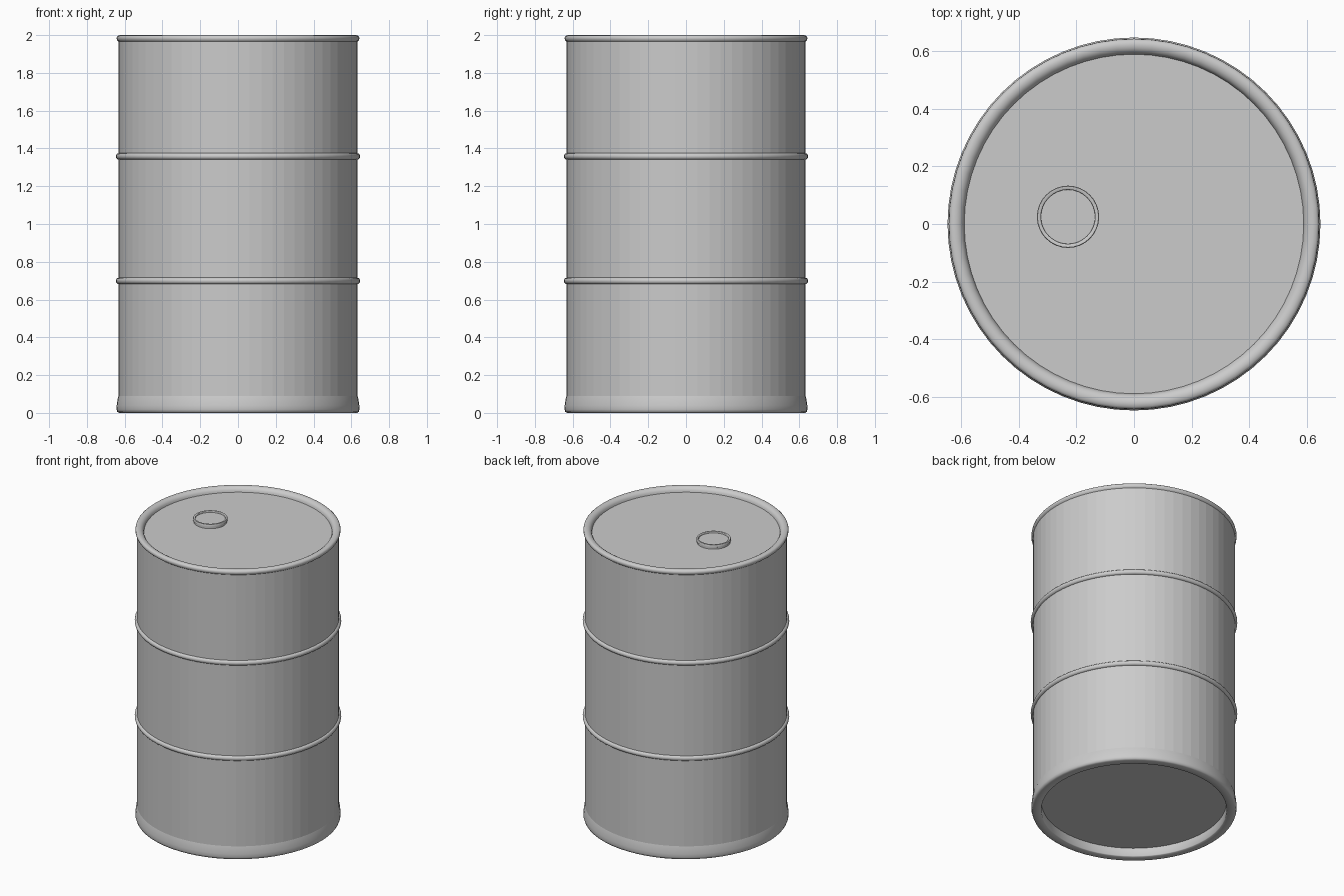
import bpy, math

if "Cube" in bpy.data.objects:
    bpy.data.objects.remove(bpy.data.objects["Cube"])

SIDES = 64
R = 0.633          # drum wall radius
LID_Z = 1.968      # recessed top sheet
BASE_Z = 0.06      # recessed bottom sheet

steel = bpy.data.materials.new("grey steel")
steel.diffuse_color = (0.6, 0.6, 0.6, 1)
steel.use_nodes = True
steel.node_tree.nodes["Principled BSDF"].inputs["Base Color"].default_value = steel.diffuse_color


def lathe(name, profile, smooth=True, closed=False, center=(0, 0), sides=SIDES):
    """Revolve (radius, z) points round z; a point of radius 0 closes with a flat n-gon."""
    verts, faces, rings = [], [], []
    pts = [p for p in profile if p[0] > 0]
    for r, z in pts:
        rings.append(len(verts))
        for j in range(sides):
            a = 2 * math.pi * j / sides
            verts.append((r * math.cos(a), r * math.sin(a), z))
    pairs = list(zip(rings, rings[1:]))
    if closed:
        pairs.append((rings[-1], rings[0]))
    for a, b in pairs:
        for j in range(sides):
            k = (j + 1) % sides
            faces.append((a + j, a + k, b + k, b + j))
    if profile[0][0] == 0:
        faces.append([rings[0] + j for j in reversed(range(sides))])
    if profile[-1][0] == 0:
        faces.append([rings[-1] + j for j in range(sides)])
    mesh = bpy.data.meshes.new(name)
    mesh.from_pydata(verts, [], faces)
    mesh.materials.append(steel)
    mesh.update()
    if smooth:
        mesh.polygons.foreach_set("use_smooth", [True] * len(mesh.polygons))
        mesh.set_sharp_from_angle(angle=math.radians(50))
    ob = bpy.data.objects.new(name, mesh)
    ob.location = (center[0], center[1], 0)
    bpy.context.collection.objects.link(ob)
    return ob


# Drum wall, faceted
lathe("drum_wall", [(R, 0.09), (R, 1.968)], smooth=False)

# Flared foot with the recessed underside
lathe("bottom_rim", [(0, BASE_Z), (0.58, BASE_Z), (0.58, 0.004), (0.584, 0), (0.63, 0),
                     (0.639, 0.005), (0.643, 0.018), (0.642, 0.04), (0.638, 0.07), (R, 0.09)])

# Rolled top rim running down to the recessed lid
lathe("top_rim_and_lid", [(R, 1.966), (0.640, 1.972), (0.643, 1.982), (0.641, 1.992),
                          (0.634, 1.998), (0.622, 2.0), (0.610, 1.998), (0.599, 1.991),
                          (0.592, 1.981), (0.589, LID_Z), (0, LID_Z)])

# Two rolling hoops
for name, z in (("lower_hoop", 0.699), ("upper_hoop", 1.358)):
    section = [(R - 0.002 + 0.016 * math.cos(t), z + 0.017 * math.sin(t))
               for t in (math.radians(-90 + 22.5 * i) for i in range(9))]
    lathe(name, section)

# Filler cap: neck, wider lip and dished top
lathe("filler_cap", [(0.104, LID_Z), (0.104, 1.980), (0.108, 1.982), (0.108, 1.995),
                     (0.106, 1.998), (0.096, 1.998), (0.094, 1.996), (0.094, 1.988),
                     (0, 1.988)], center=(-0.229, 0.025), sides=32)
